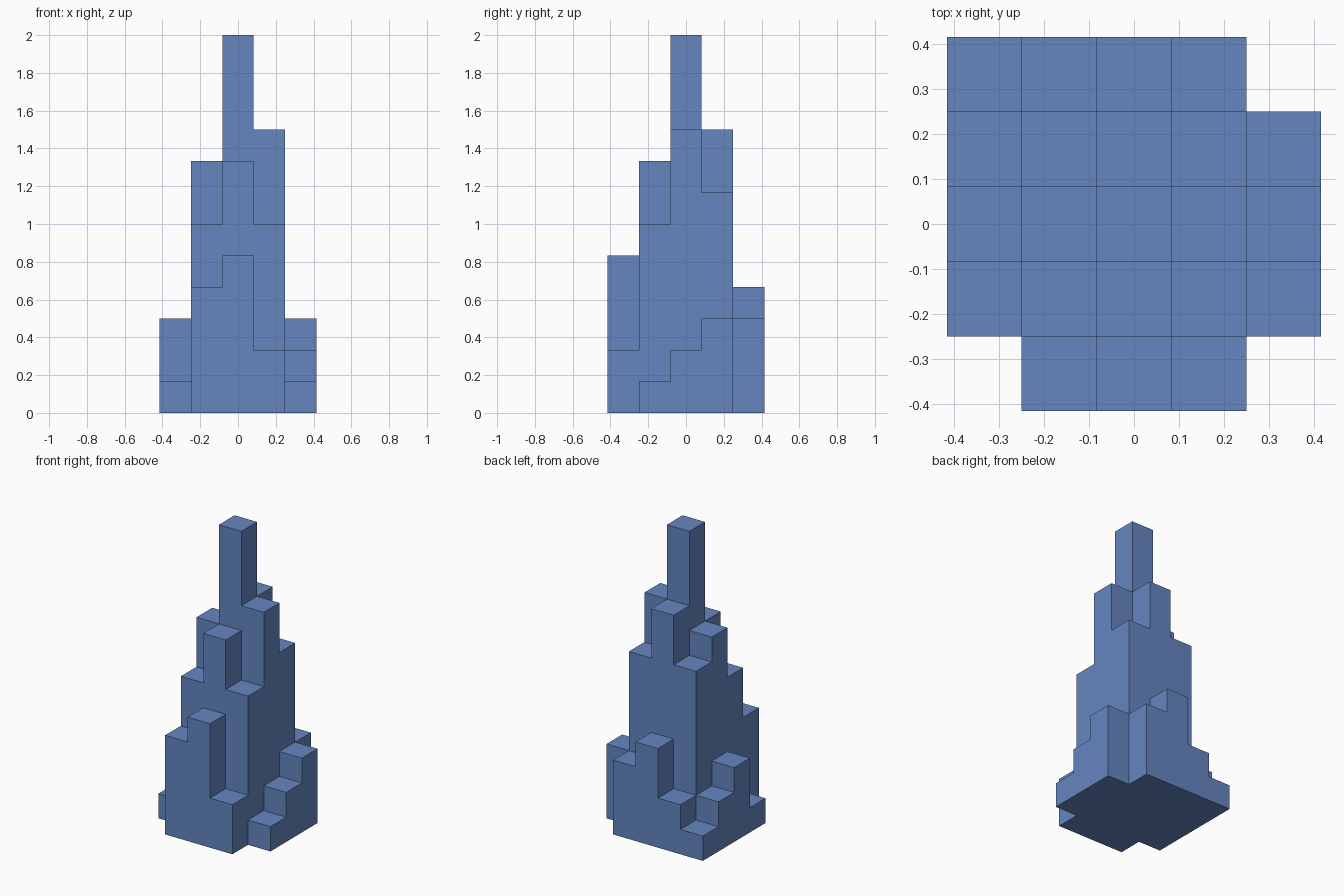
import bpy, bmesh, math
from mathutils import Vector

cube = bpy.data.objects.get("Cube")
if cube:
    bpy.data.objects.remove(cube, do_unlink=True)

UNIT = 1 / 6

# Block counts of the columns: rows run front to back, columns along +x
ROWS = ["04520", "16861", (3, 8, 12, 9, 2), "27973", "12430"]
BLOCKS = {(i - 2, j - 2, k)
          for j, row in enumerate(ROWS)
          for i, count in enumerate(row)
          for k in range(int(count))}


def add_face(bm, block, normal):
    """Add one outward unit square of a block."""
    n = Vector(normal)
    u = Vector((n.y, n.z, n.x))
    v = n.cross(u)
    centre = Vector(block) + Vector((0, 0, 0.5)) + n / 2
    corners = [centre + (u * a + v * b) / 2
               for a, b in ((-1, -1), (1, -1), (1, 1), (-1, 1))]
    bm.faces.new([bm.verts.new(c * UNIT) for c in corners])


# Outer skin of the stepped tower, only where a block meets open air
bm = bmesh.new()
DIRECTIONS = [tuple(s if a == axis else 0 for a in range(3))
              for axis in range(3) for s in (-1, 1)]
for block in sorted(BLOCKS):
    for d in DIRECTIONS:
        if tuple(p + q for p, q in zip(block, d)) not in BLOCKS:
            add_face(bm, block, d)

# Weld the squares and merge them into large flat walls and steps
bmesh.ops.remove_doubles(bm, verts=bm.verts, dist=UNIT / 100)
bmesh.ops.dissolve_limit(bm, angle_limit=math.radians(1),
                         verts=bm.verts, edges=bm.edges)

mesh = bpy.data.meshes.new("stepped_tower")
bm.to_mesh(mesh)
bm.free()
tower = bpy.data.objects.new("stepped_tower", mesh)
bpy.context.collection.objects.link(tower)

# Flat blue colour
blue = bpy.data.materials.new("medium_blue")
blue.use_nodes = True
colour = (0.13, 0.24, 0.53, 1)
blue.diffuse_color = colour
blue.node_tree.nodes["Principled BSDF"].inputs["Base Color"].default_value = colour
mesh.materials.append(blue)
